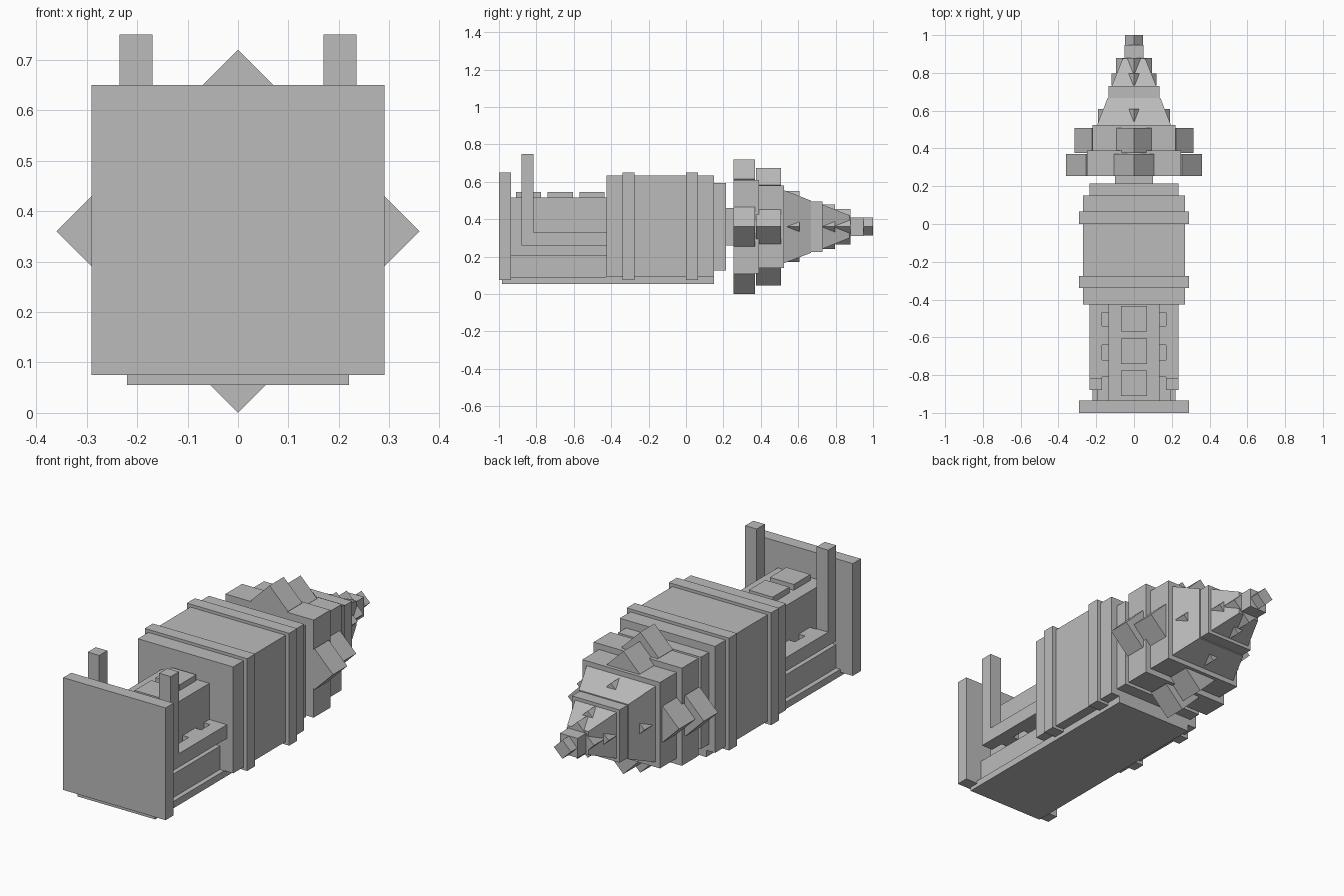
import bpy, bmesh, math
from mathutils import Matrix, Vector

AXIS = 0.36   # height of the drill axis

if "Cube" in bpy.data.objects:
    bpy.data.objects.remove(bpy.data.objects["Cube"], do_unlink=True)

steel = bpy.data.materials.new("plain grey")
steel.use_nodes = True
steel.diffuse_color = (0.5, 0.5, 0.5, 1)
steel.node_tree.nodes["Principled BSDF"].inputs["Base Color"].default_value = (0.5, 0.5, 0.5, 1)


def finish(name, bm):
    mesh = bpy.data.meshes.new(name)
    bmesh.ops.recalc_face_normals(bm, faces=bm.faces)
    bm.to_mesh(mesh)
    bm.free()
    mesh.materials.append(steel)
    obj = bpy.data.objects.new(name, mesh)
    bpy.context.collection.objects.link(obj)
    return obj


def box(name, x, y, z):
    """Box from (min, max) ranges."""
    bm = bmesh.new()
    lo, hi = Vector((x[0], y[0], z[0])), Vector((x[1], y[1], z[1]))
    m = Matrix.Translation((lo + hi) / 2) @ Matrix.Diagonal((hi - lo).to_4d())
    bmesh.ops.create_cube(bm, size=1, matrix=m)
    return finish(name, bm)


def square(name, y0, y1, r0, r1=None, turn=0):
    """Square section on the drill axis, optionally tapered or turned."""
    r1 = r0 if r1 is None else r1
    bm = bmesh.new()
    bmesh.ops.create_cube(bm, size=2)
    for v in bm.verts:
        r, y = (r0, y0) if v.co.y < 0 else (r1, y1)
        v.co = (v.co.x * r, y, v.co.z * r)
    m = Matrix.Translation((0, 0, AXIS)) @ Matrix.Rotation(turn, 4, "Y")
    bmesh.ops.transform(bm, matrix=m, verts=bm.verts)
    return finish(name, bm)


def teeth(name, y0, y1, tip, half_diagonal):
    """Four diamond teeth whose ridges run along y at radius tip."""
    bm = bmesh.new()
    side = half_diagonal * math.sqrt(2)
    for k in range(4):
        m = (Matrix.Translation((0, (y0 + y1) / 2, AXIS))
             @ Matrix.Rotation(k * math.pi / 2, 4, "Y")
             @ Matrix.Translation((0, 0, tip - half_diagonal))
             @ Matrix.Rotation(math.pi / 4, 4, "Y")
             @ Matrix.Diagonal((side, y1 - y0, side, 1)))
        bmesh.ops.create_cube(bm, size=1, matrix=m)
    return finish(name, bm)


# Chassis and cab
box("base_plate", (-0.22, 0.22), (-0.985, 0.15), (0.055, 0.09))
box("front_plate", (-0.29, 0.29), (-1.0, -0.935), (0.075, 0.65))
box("sill", (-0.195, 0.195), (-0.935, -0.42), (0.09, 0.21))
box("engine_box", (-0.135, 0.135), (-0.935, -0.42), (0.21, 0.515))
for i in range(3):
    y = -0.91 + i * 0.17
    box("top_block", (-0.068, 0.068), (y, y + 0.135), (0.515, 0.545))

# Side rails, uprights and the brackets that hold them
for s, side in ((-1, "right"), (1, "left")):
    def span(a, b):
        return tuple(sorted((s * a, s * b)))
    box(side + "_rail", span(0.17, 0.235), (-0.88, -0.42), (0.26, 0.33))
    box(side + "_upright", span(0.17, 0.235), (-0.88, -0.815), (0.33, 0.75))
    for y0, y1 in ((-0.81, -0.72), (-0.64, -0.54), (-0.468, -0.42)):
        box(side + "_bracket", span(0.135, 0.17), (y0, y1), (0.26, 0.33))

# Main body with raised bands
box("body", (-0.27, 0.27), (-0.425, 0.15), (0.09, 0.635))
for y in (-0.34, 0.0):
    box("body_band", (-0.29, 0.29), (y, y + 0.065), (0.075, 0.65))
square("body_rear", 0.15, 0.215, 0.235)
square("axle", 0.215, 0.255, 0.1)

# Drill discs with large teeth
square("large_disc", 0.255, 0.39, 0.25)
teeth("large_disc_teeth", 0.255, 0.37, 0.36, 0.105)
square("small_disc", 0.39, 0.525, 0.22)
teeth("small_disc_teeth", 0.375, 0.507, 0.315, 0.093)

# Tapered drill head with small teeth
square("lower_taper", 0.525, 0.667, 0.195, 0.14)
teeth("lower_taper_teeth", 0.54, 0.608, 0.19, 0.05)
square("middle_collar", 0.667, 0.73, 0.135)
square("upper_taper", 0.73, 0.875, 0.118, 0.06)
teeth("upper_taper_teeth", 0.732, 0.797, 0.12, 0.05)
teeth("end_taper_teeth", 0.8, 0.88, 0.095, 0.05)
square("tip_neck", 0.875, 0.948, 0.05)
square("tip", 0.948, 1.0, 0.034, turn=math.pi / 4)
